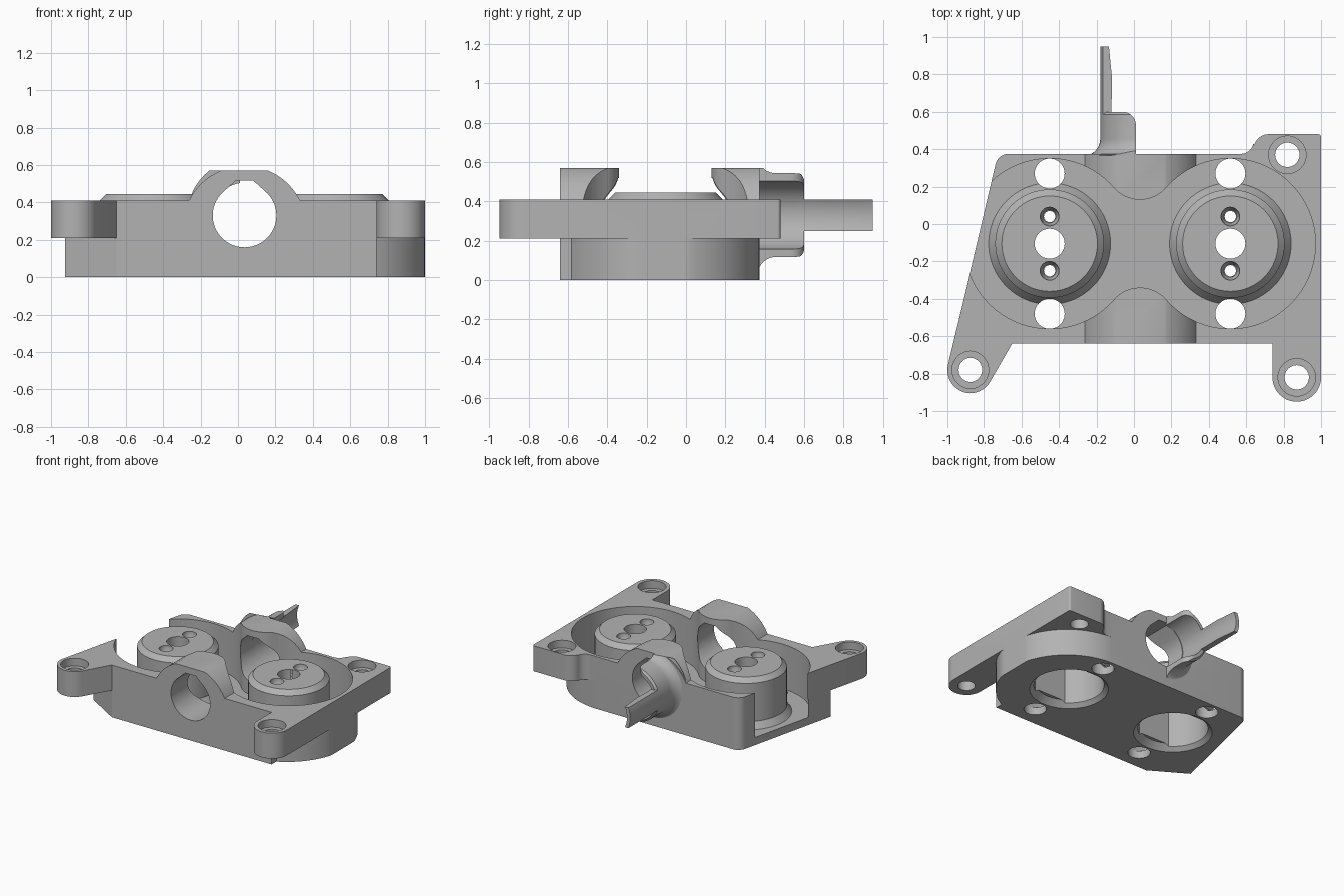
import bpy, bmesh, math
from mathutils import Matrix, Vector

old = bpy.data.objects.get("Cube")
if old:
    bpy.data.objects.remove(old, do_unlink=True)

grey = bpy.data.materials.new("plain_grey")
grey.use_nodes = True
GREY = (0.45, 0.45, 0.45, 1)
grey.diffuse_color = GREY
grey.node_tree.nodes["Principled BSDF"].inputs["Base Color"].default_value = GREY


def finish(name, bm):
    bmesh.ops.remove_doubles(bm, verts=bm.verts, dist=1e-5)
    bmesh.ops.recalc_face_normals(bm, faces=bm.faces)
    mesh = bpy.data.meshes.new(name)
    bm.to_mesh(mesh)
    bm.free()
    mesh.materials.append(grey)
    obj = bpy.data.objects.new(name, mesh)
    bpy.context.collection.objects.link(obj)
    return obj


def arc(cx, cy, r, a0, a1, n=24):
    angles = [math.radians(a0 + (a1 - a0) * i / n) for i in range(n + 1)]
    return [(cx + r * math.cos(a), cy + r * math.sin(a)) for a in angles]


def prism(name, outline, lo, hi, axis="z"):
    """Extrude an outline along z, or an x-z outline along y."""
    bm = bmesh.new()
    place = (lambda a, b, h: (a, b, h)) if axis == "z" else (lambda a, b, h: (a, h, b))
    bottom = [bm.verts.new(place(a, b, lo)) for a, b in outline]
    top = [bm.verts.new(place(a, b, hi)) for a, b in outline]
    bm.faces.new(bottom)
    bm.faces.new(top)
    n = len(outline)
    for i in range(n):
        j = (i + 1) % n
        bm.faces.new((bottom[i], bottom[j], top[j], top[i]))
    return finish(name, bm)


def lathe(name, profile, origin, axis="z", steps=64):
    """Turn a closed (radius, height) profile about z or y."""
    bm = bmesh.new()
    verts = [bm.verts.new((r, 0, h)) for r, h in profile]
    edges = [bm.edges.new((verts[i], verts[(i + 1) % len(verts)])) for i in range(len(verts))
             if profile[i][0] + profile[(i + 1) % len(verts)][0] > 0]
    bmesh.ops.spin(bm, geom=verts + edges, cent=(0, 0, 0), axis=(0, 0, 1),
                   angle=math.tau, steps=steps, use_duplicate=False)
    turn = Matrix.Rotation(math.radians(-90), 4, "X") if axis == "y" else Matrix()
    bmesh.ops.transform(bm, matrix=Matrix.Translation(Vector(origin)) @ turn, verts=bm.verts)
    return finish(name, bm)


def combine(target, tool, operation="DIFFERENCE"):
    mod = target.modifiers.new("combine", "BOOLEAN")
    mod.operation, mod.solver, mod.object = operation, "EXACT", tool
    bpy.ops.object.select_all(action="DESELECT")
    bpy.context.view_layer.objects.active = target
    target.select_set(True)
    bpy.ops.object.modifier_apply(modifier=mod.name)
    bpy.data.objects.remove(tool, do_unlink=True)


def drill(target, x, y, r, lo=-0.1, hi=1):
    combine(target, prism("drill", arc(x, y, r, 0, 352.5, 47), lo, hi))


MID, DRUM_Y = 0.0325, -0.105
DRUM_X = (-0.45, 0.515)
EARS = [(-0.875, -0.78), (0.87, -0.82), (0.82, 0.37)]

# Upper plate with three screw ears
plate = (arc(*EARS[0], 0.125, 166, 330) + [(-0.65, -0.64), (0.74, -0.64)]
         + arc(*EARS[1], 0.13, 180, 360)
         + arc(0.985, 0.465, 0.015, 0, 90, 4)
         + arc(0.72, 0.4, 0.08, 90, 165, 10) + arc(0.57, 0.445, 0.07, -10, -90, 8)
         + arc(-0.67, 0.305, 0.07, 90, 166, 8))
body = prism("housing", plate, 0.21, 0.41)

# Lower block, rounded under the right-hand drum
rounded = [(min(x, 1), y) for x, y in arc(0.515, -0.13, 0.505, -63.5, 90, 40)]
lower = ([(-0.925, -0.475), (-0.65, -0.64), (0.74, -0.64)] + rounded
         + arc(-0.67, 0.305, 0.07, 90, 166, 8))
combine(body, prism("lower_block", lower, 0, 0.3), "UNION")

# Raised hump around the cross bore
hump = ([(0.34, 0.25)] + arc(0.035, 0.265, 0.33, 26, 67.5, 12)
        + arc(0.035, 0.265, 0.33, 112.5, 154, 12) + [(-0.27, 0.25)])
combine(body, prism("hump", hump, -0.64, 0.375, "y"), "UNION")

# Figure-eight cavity open at the top and at the slanted side
cavity = (arc(DRUM_X[1], DRUM_Y, 0.455, -139, 139, 60)[:-1]
          + arc(MID, DRUM_Y + 0.419, 0.184, -41, -139, 20)[:-1]
          + arc(DRUM_X[0], DRUM_Y, 0.455, 41, 319, 60)[:-1]
          + arc(MID, DRUM_Y - 0.419, 0.184, 139, 41, 20)[:-1])
combine(body, prism("cavity", cavity, 0.06, 1))

# Cross bore with a clipped teardrop top
bore = arc(0.035, 0.33, 0.17, 135, 405, 48) + [(0.08, 0.518), (-0.01, 0.518)]
combine(body, prism("bore", bore, -1, 1, "y"))

# Drums standing on the cavity floor
drum = [(0, 0.03), (0.325, 0.03), (0.325, 0.06), (0.29, 0.11),
        (0.29, 0.41), (0.255, 0.445), (0, 0.445)]
for x in DRUM_X:
    combine(body, lathe("drum", drum, (x, DRUM_Y, 0)), "UNION")
    # Flat-sided pocket from below with a chamfered mouth
    half = math.degrees(math.asin(0.21 / 0.25))
    pocket = (arc(x, DRUM_Y, 0.25, -half, half) + arc(x, DRUM_Y, 0.25, 180 - half, 180 + half))
    combine(body, prism("pocket", pocket, -0.1, 0.34))
    mouth = [(0, -0.05), (0.28, -0.05), (0.28, 0), (0.235, 0.045), (0, 0.045)]
    combine(body, lathe("mouth", mouth, (x, DRUM_Y, 0)))
    # Shaft hole, two countersunk holes and two clearance holes
    drill(body, x, DRUM_Y, 0.08)
    for side in (-1, 1):
        drill(body, x, DRUM_Y + side * 0.145, 0.03, 0.2)
        sink = [(0, 0.39), (0.035, 0.39), (0.05, 0.42), (0.05, 0.5), (0, 0.5)]
        combine(body, lathe("sink", sink, (x, DRUM_Y + side * 0.145, 0), steps=32))
        drill(body, x, DRUM_Y + side * 0.375, 0.08)

# Counterbored screw holes
for x, y in EARS:
    drill(body, x, y, 0.065)
    drill(body, x, y, 0.1, 0.35)

# Half collar at the rear, flaring into the housing
AXIS = (0.035, 0, 0.33)
flare = [(r, y) for y, r in arc(0.455, 0.305, 0.09, 180, 270, 10)]
collar = lathe("collar", [(0.175, 0.365), (0.305, 0.365)] + flare
               + [(0.215, 0.585), (0.2, 0.6), (0.175, 0.6)], AXIS, "y")
keep = [(-0.5, 0.3), (0.01, 0.3)] + arc(-0.06, 0.53, 0.07, 0, 90, 12) + [(-0.5, 0.6)]
combine(collar, prism("keep", keep, -0.2, 0.57), "INTERSECT")

# Thin curved tongue reaching back from the collar
tongue = lathe("tongue", [(0.175, 0.57), (0.215, 0.57), (0.215, 0.95),
                          (0.187, 0.95), (0.172, 0.78)], AXIS, "y")
strip = [(-0.5, 0.5), (0, 0.5), (0, 1), (-0.5, 1)]
combine(tongue, prism("strip", strip, 0.25, 0.41), "INTERSECT")

for obj in (body, collar, tongue):
    bpy.ops.object.select_all(action="DESELECT")
    obj.select_set(True)
    bpy.context.view_layer.objects.active = obj
    bpy.ops.object.shade_smooth_by_angle(angle=math.radians(30))
